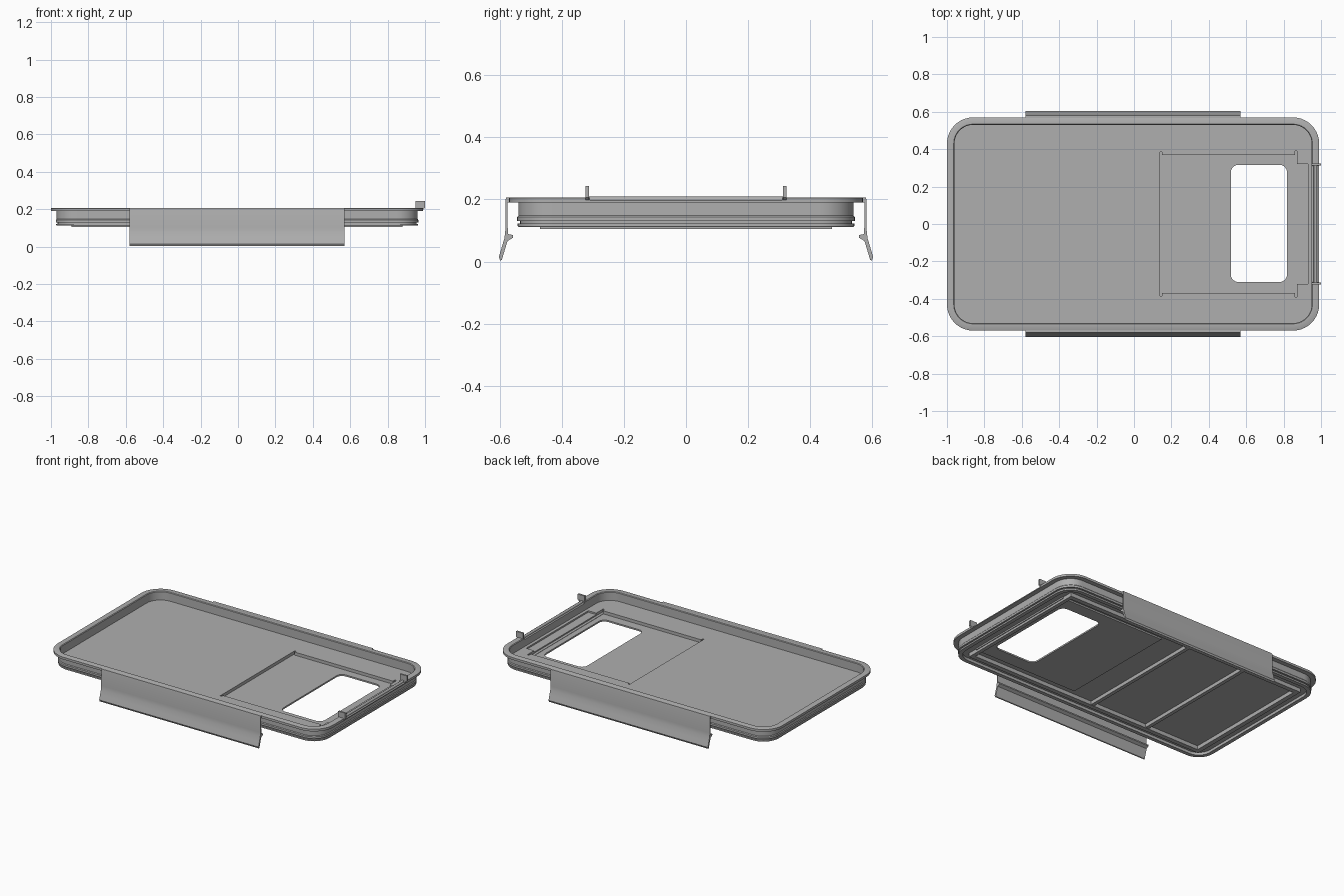
import bpy, bmesh, math
from mathutils import Vector

old = bpy.data.objects.get("Cube")
if old:
    bpy.data.objects.remove(old, do_unlink=True)

grey = bpy.data.materials.new("plain grey")
grey.use_nodes = True
grey.diffuse_color = (0.43, 0.43, 0.43, 1)
grey.node_tree.nodes["Principled BSDF"].inputs["Base Color"].default_value = (0.43, 0.43, 0.43, 1)

CX, HX, HY, R = -0.005, 0.995, 0.57, 0.14   # lid centre, half sizes, corner radius


def finish(bm, name):
    bmesh.ops.recalc_face_normals(bm, faces=bm.faces)
    mesh = bpy.data.meshes.new(name)
    bm.to_mesh(mesh)
    bm.free()
    mesh.materials.append(grey)
    obj = bpy.data.objects.new(name, mesh)
    bpy.context.collection.objects.link(obj)
    return obj


def rounded(cx, cy, hx, hy, r, n=10):
    pts = []
    for k, (sx, sy) in enumerate([(1, 1), (-1, 1), (-1, -1), (1, -1)]):
        for i in range(n + 1):
            a = math.pi / 2 * (k + i / n)
            pts.append((cx + sx * (hx - r) + r * math.cos(a),
                        cy + sy * (hy - r) + r * math.sin(a)))
    return pts


def lid_outline(inset):
    return rounded(CX, 0, HX - inset, HY - inset, R - inset)


def extrude(name, points, direction):
    bm = bmesh.new()
    face = bm.faces.new([bm.verts.new(p) for p in points])
    out = bmesh.ops.extrude_face_region(bm, geom=[face])
    moved = [g for g in out["geom"] if isinstance(g, bmesh.types.BMVert)]
    bmesh.ops.translate(bm, verts=moved, vec=Vector(direction))
    return finish(bm, name)


def prism(name, outline, z0, z1):
    return extrude(name, [(x, y, z0) for x, y in outline], (0, 0, z1 - z0))


def box(name, x0, x1, y0, y1, z0, z1):
    return prism(name, [(x0, y0), (x1, y0), (x1, y1), (x0, y1)], z0, z1)


def ring(name, profile):
    # sweep a closed (inset, height) profile round the lid outline
    bm = bmesh.new()
    loops = [[bm.verts.new((x, y, z)) for x, y in lid_outline(i)] for i, z in profile]
    for a, b in zip(loops, loops[1:] + loops[:1]):
        for j in range(len(a)):
            k = (j + 1) % len(a)
            bm.faces.new((a[j], a[k], b[k], b[j]))
    return finish(bm, name)


def cut(obj, *cutters):
    for c in cutters:
        c.hide_render = True
        m = obj.modifiers.new("cut", "BOOLEAN")
        m.operation, m.solver, m.object = "DIFFERENCE", "EXACT", c
    bpy.context.view_layer.update()
    graph = bpy.context.evaluated_depsgraph_get()
    mesh = bpy.data.meshes.new_from_object(obj.evaluated_get(graph))
    obj.modifiers.clear()
    obj.data = mesh
    for c in cutters:
        bpy.data.objects.remove(c, do_unlink=True)


# rim flange, side wall and sealing groove in one swept ring
rim = ring("rim_and_wall", [
    (0, 0.205), (0.004, 0.207), (0.036, 0.207), (0.04, 0.203),
    (0.04, 0.14), (0.055, 0.13), (0.055, 0.112), (0.03, 0.112),
    (0.028, 0.115), (0.028, 0.122), (0.036, 0.122), (0.036, 0.13),
    (0.026, 0.13), (0.026, 0.143), (0.03, 0.148), (0.03, 0.19), (0, 0.19)])
cut(rim, box("rim_notch", 0.945, 1.1, -0.31, 0.31, 0.196, 0.3))

# lid floor with the shallow hatch recess, its corner slots and the hinge channel
floor = prism("floor", lid_outline(0.038), 0.13, 0.15)
cut(floor,
    box("recess_cutter", 0.14, 0.87, -0.37, 0.37, 0.1, 0.2),
    box("rear_slot_cutter", 0.14, 0.15, -0.385, 0.385, 0.1, 0.2),
    box("front_slot_cutter", 0.86, 0.872, -0.39, 0.39, 0.1, 0.2),
    box("channel_cutter", 0.85, 0.93, -0.32, 0.32, 0.14, 0.2))

# sunken hatch panel with the rounded opening
panel = box("hatch_panel", 0.125, 0.885, -0.4, 0.4, 0.12, 0.13)
cut(panel, prism("window_cutter", rounded(0.668, 0.003, 0.15, 0.313, 0.04), 0, 0.3))

# underside frame and cross ribs
frame = box("underside_frame", -0.89, 0.88, -0.47, 0.47, 0.105, 0.132)
cut(frame, box("frame_cutter", -0.86, 0.855, -0.44, 0.44, 0, 0.3))
for i, x in enumerate((-0.05, -0.47)):
    box(f"cross_rib_{i + 1}", x - 0.012, x + 0.012, -0.45, 0.45, 0.107, 0.132)

# clip flaps along both long sides
flap = [(0.566, 0.207), (0.579, 0.207), (0.581, 0.2), (0.582, 0.1), (0.585, 0.075),
        (0.594, 0.045), (0.603, 0.014), (0.598, 0.003), (0.593, 0.006),
        (0.575, 0.066), (0.557, 0.077), (0.557, 0.085), (0.574, 0.089),
        (0.575, 0.19), (0.566, 0.19)]
for side, s in (("front", -1), ("back", 1)):
    extrude(side + "_clip_flap", [(-0.58, s * y, z) for y, z in flap], (1.15, 0, 0))

# hinge posts and pin at the notched end
for side, s in (("left", 1), ("right", -1)):
    y = s * 0.318
    post = [(0.95, 0.207), (0.95, 0.243), (1.0, 0.243), (1.0, 0.207), (0.985, 0.193), (0.96, 0.193)]
    extrude("hinge_post_" + side, [(x, y - 0.006, z) for x, z in post], (0, 0.012, 0))
pin = [(0.97 + 0.009 * math.cos(a * math.pi / 8), -0.318, 0.2 + 0.009 * math.sin(a * math.pi / 8))
       for a in range(16)]
extrude("hinge_pin", pin, (0, 0.636, 0))

# smooth rounded corners, crisp edges
bpy.ops.object.select_all(action="DESELECT")
for o in bpy.context.scene.objects:
    if o.type == "MESH" and grey.name in o.data.materials:
        o.select_set(True)
        bpy.context.view_layer.objects.active = o
bpy.ops.object.shade_smooth_by_angle(angle=math.radians(30))
